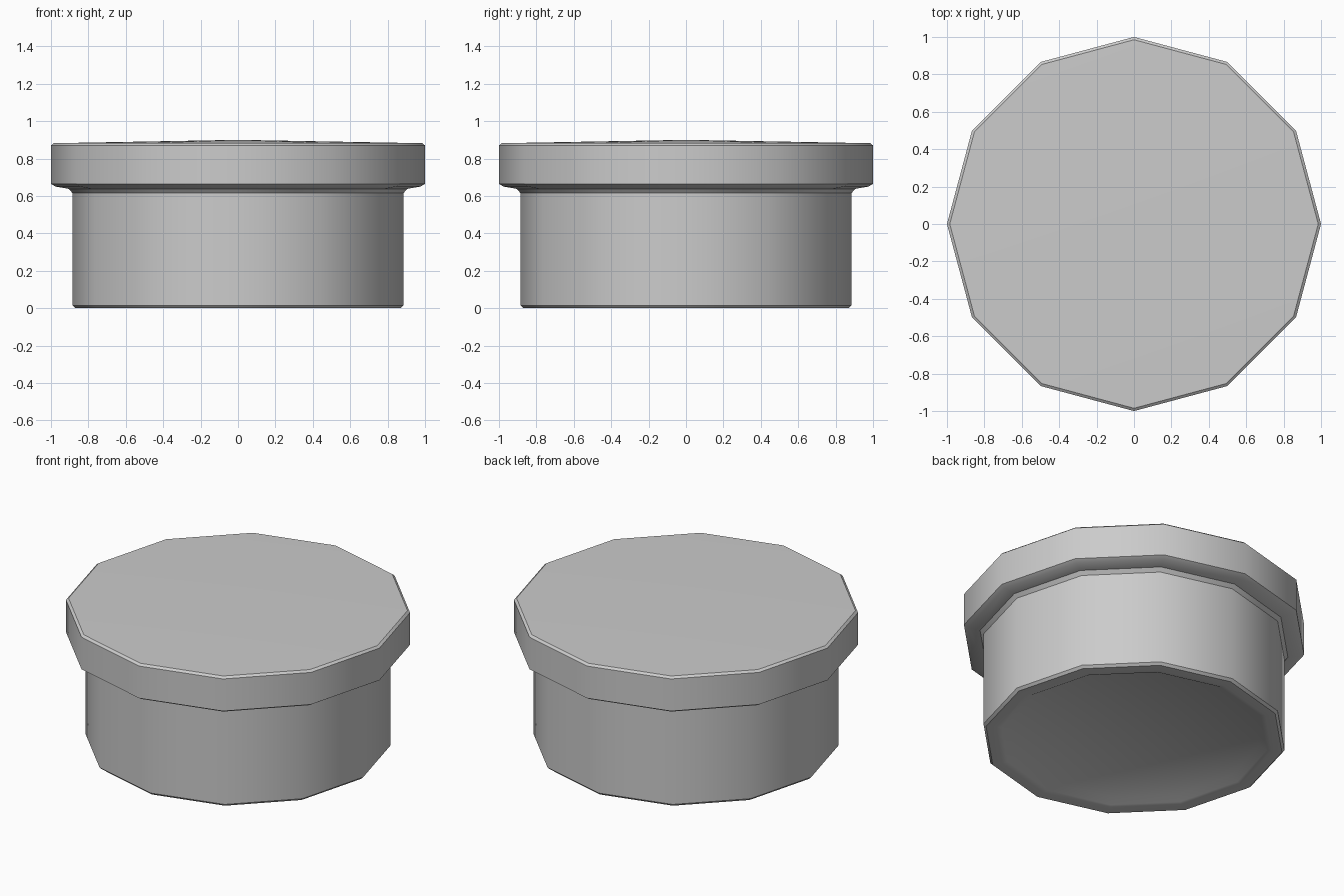
import bpy
import bmesh
from math import cos, sin, pi, radians

SIDES = 12

cube = bpy.data.objects.get("Cube")
if cube:
    bpy.data.objects.remove(cube, do_unlink=True)

grey = bpy.data.materials.new("light grey")
grey.use_nodes = True
grey.diffuse_color = (0.6, 0.6, 0.6, 1)
grey.node_tree.nodes["Principled BSDF"].inputs["Base Color"].default_value = (0.6, 0.6, 0.6, 1)


def lathe(name, profile):
    """Turn a (radius, height) profile into a twelve-sided part; radius 0 is an end point."""
    bm = bmesh.new()
    rings = []
    for r, z in profile:
        count = SIDES if r > 0 else 1
        rings.append([bm.verts.new((r * cos(2 * pi * i / SIDES), r * sin(2 * pi * i / SIDES), z))
                      for i in range(count)])
    for low, high in zip(rings, rings[1:]):
        for i in range(SIDES):
            j = (i + 1) % SIDES
            corners = [low[i % len(low)], low[j % len(low)], high[j % len(high)], high[i % len(high)]]
            bm.faces.new(list(dict.fromkeys(corners)))
    mesh = bpy.data.meshes.new(name)
    bm.to_mesh(mesh)
    bm.free()
    mesh.materials.append(grey)
    obj = bpy.data.objects.new(name, mesh)
    bpy.context.collection.objects.link(obj)
    bpy.ops.object.select_all(action='DESELECT')
    obj.select_set(True)
    bpy.context.view_layer.objects.active = obj
    bpy.ops.object.shade_smooth_by_angle(angle=radians(35))
    return obj


# Body: shallow recess underneath, flat rim, small chamfer, straight wall
lathe("body", [(0, 0.03), (0.735, 0.03), (0.78, 0.005), (0.81, 0),
               (0.87, 0), (0.885, 0.015), (0.885, 0.615)])

# Cap: fillet under the overhang, straight edge, chamfer, faintly domed top
lathe("cap", [(0.885, 0.615), (0.905, 0.638), (0.975, 0.65), (1, 0.665),
              (1, 0.87), (0.985, 0.882), (0, 0.9)])
